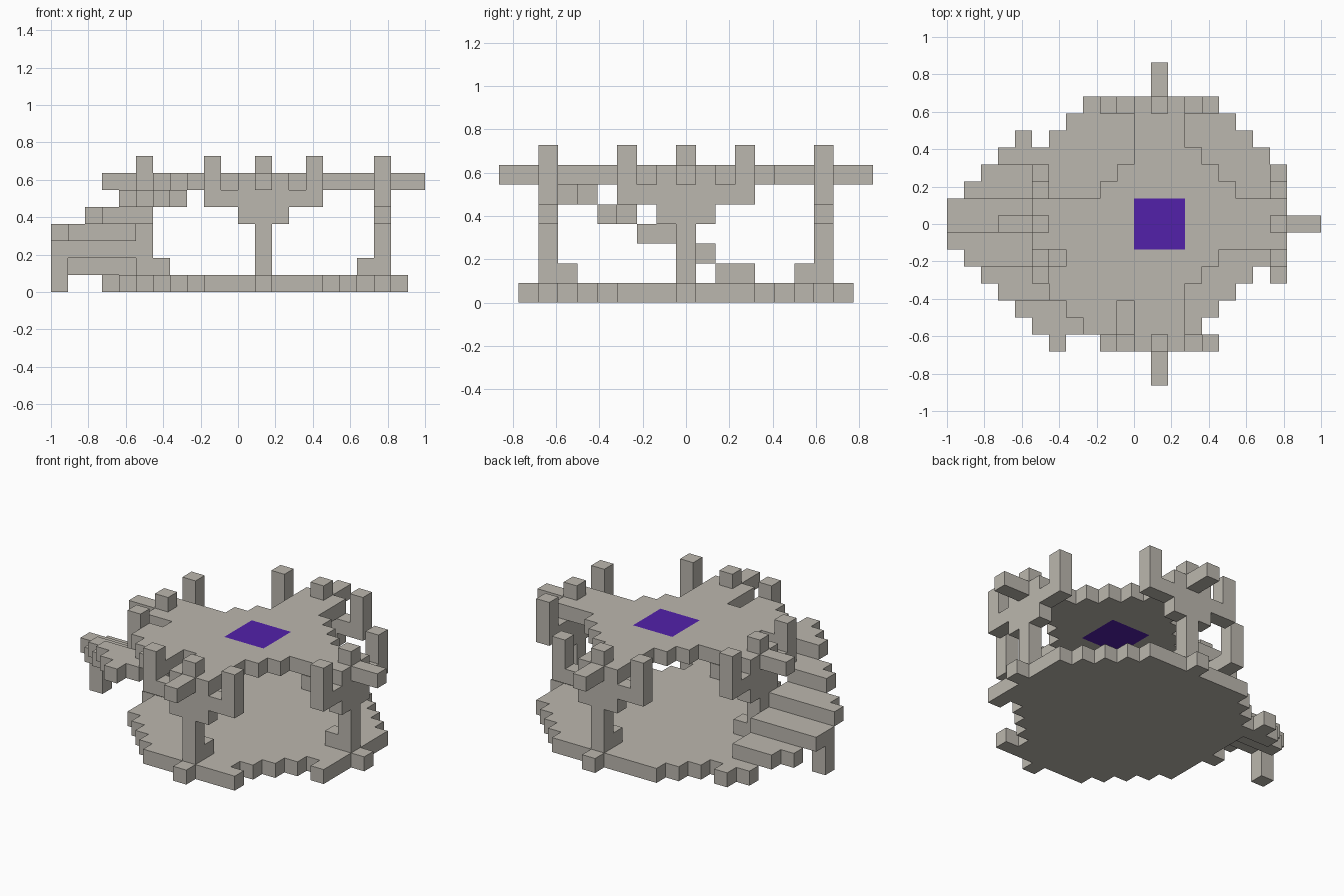
import bpy
import bmesh
from mathutils import Vector

cube = bpy.data.objects.get("Cube")
if cube:
    bpy.data.objects.remove(cube, do_unlink=True)

U = 1 / 11                      # size of one block
ORIGIN = Vector((1.5 * U, 0, U / 2))   # centre of the middle floor block


def material(name, colour):
    m = bpy.data.materials.new(name)
    m.use_nodes = True
    m.diffuse_color = (*colour, 1)
    m.node_tree.nodes["Principled BSDF"].inputs["Base Color"].default_value = (*colour, 1)
    return m


STONE = material("warm grey stone", (0.50, 0.475, 0.425))
PURPLE = material("deep purple", (0.085, 0.015, 0.40))
AXES = [Vector(v) for v in ((1, 0, 0), (0, 1, 0), (0, 0, 1))]


def build(name, cells, mat):
    """Outer skin of a set of grid blocks."""
    cells = set(cells)
    bm = bmesh.new()
    for c in cells:
        centre = Vector(c)
        for i, axis in enumerate(AXES):
            for sign in (1, -1):
                n = axis * sign
                if tuple(int(v) for v in centre + n) in cells:
                    continue
                p, q = AXES[(i + 1) % 3], AXES[(i + 2) % 3] * sign
                corners = [(-p - q), (p - q), (p + q), (q - p)]
                bm.faces.new([bm.verts.new((centre + (n + k) / 2) * U + ORIGIN) for k in corners])
    bmesh.ops.remove_doubles(bm, verts=bm.verts, dist=U / 100)
    bmesh.ops.dissolve_limit(bm, angle_limit=0.01, verts=bm.verts, edges=bm.edges)
    mesh = bpy.data.meshes.new(name)
    bm.to_mesh(mesh)
    bm.free()
    mesh.materials.append(mat)
    obj = bpy.data.objects.new(name, mesh)
    bpy.context.collection.objects.link(obj)
    return obj


def reach(a, b, limits):
    """Diagonal limit of the quadrant holding (a, b)."""
    return abs(a) + abs(b) <= limits[(a > 0, b > 0)]


GRID = [(a, b) for a in range(-8, 9) for b in range(-8, 9)]

# Ground floor: stepped disc with a tip on each axis
floor_limits = {(True, True): 10, (True, False): 8, (False, True): 11, (False, False): 10}
floor = set()
for a, b in GRID:
    big, small = max(abs(a), abs(b)), min(abs(a), abs(b))
    if (big <= 7 and reach(a, b, floor_limits)) or (big == 7 and small <= 3) or small == 0:
        floor.add((a, b, 0))
build("floor", floor, STONE)

# Upper platform: cross with stepped inner corners and one full corner
deck_limits = {(True, True): 6, (True, False): 5, (False, True): 5, (False, False): 10}
slots = {(-2, -5), (-2, -6), (-6, -2)}
deck = set()
for a, b in GRID:
    big, small = max(abs(a), abs(b)), min(abs(a), abs(b))
    if big <= 6 and (small <= 1 or (reach(a, b, deck_limits) and (a, b) not in slots)):
        deck.add((a, b, 6))
panel = {(a, b, 6) for a in (-1, 0, 1) for b in (-1, 0, 1)}
build("platform", deck - panel, STONE)
build("centre_panel", panel, PURPLE)

# Four branching pillars: t runs sideways, d outwards
pillar = [(0, 7, k) for k in range(1, 8)]
pillar += [(t, 7, k) for k in (4, 6) for t in (-1, 1)]
pillar += [(t, 7, 5) for t in range(-3, 4)]
pillar += [(t, 7, k) for t in (-3, 3) for k in (6, 7)]
pillar += [(0, 8, 6), (0, 9, 6), (0, 6, 1)]
for name, place in (("back", lambda t, d: (t, d)), ("front", lambda t, d: (t, -d)),
                    ("left", lambda t, d: (d, t)), ("right", lambda t, d: (-d, t))):
    build(name + "_pillar", [(*place(t, d), k) for t, d, k in pillar], STONE)

# Curving stair: each step is two rows deep, one block higher
inner = {-3: -8, -4: -7, -5: -6, -6: -5}
for k in range(6):
    step = []
    for b in (5 - 2 * k, 4 - 2 * k):
        outer = max(-12, abs(b) - 13)
        step += [(a, b, k) for a in range(outer, inner.get(b, -8) + 1)]
    if k == 5:
        step.append((-6, -7, k))
    build(f"stair_step_{k + 1}", step, STONE)

# Post under the outer end of the stair
build("stair_post", [(-12, 0, 0), (-12, 0, 1)], STONE)
